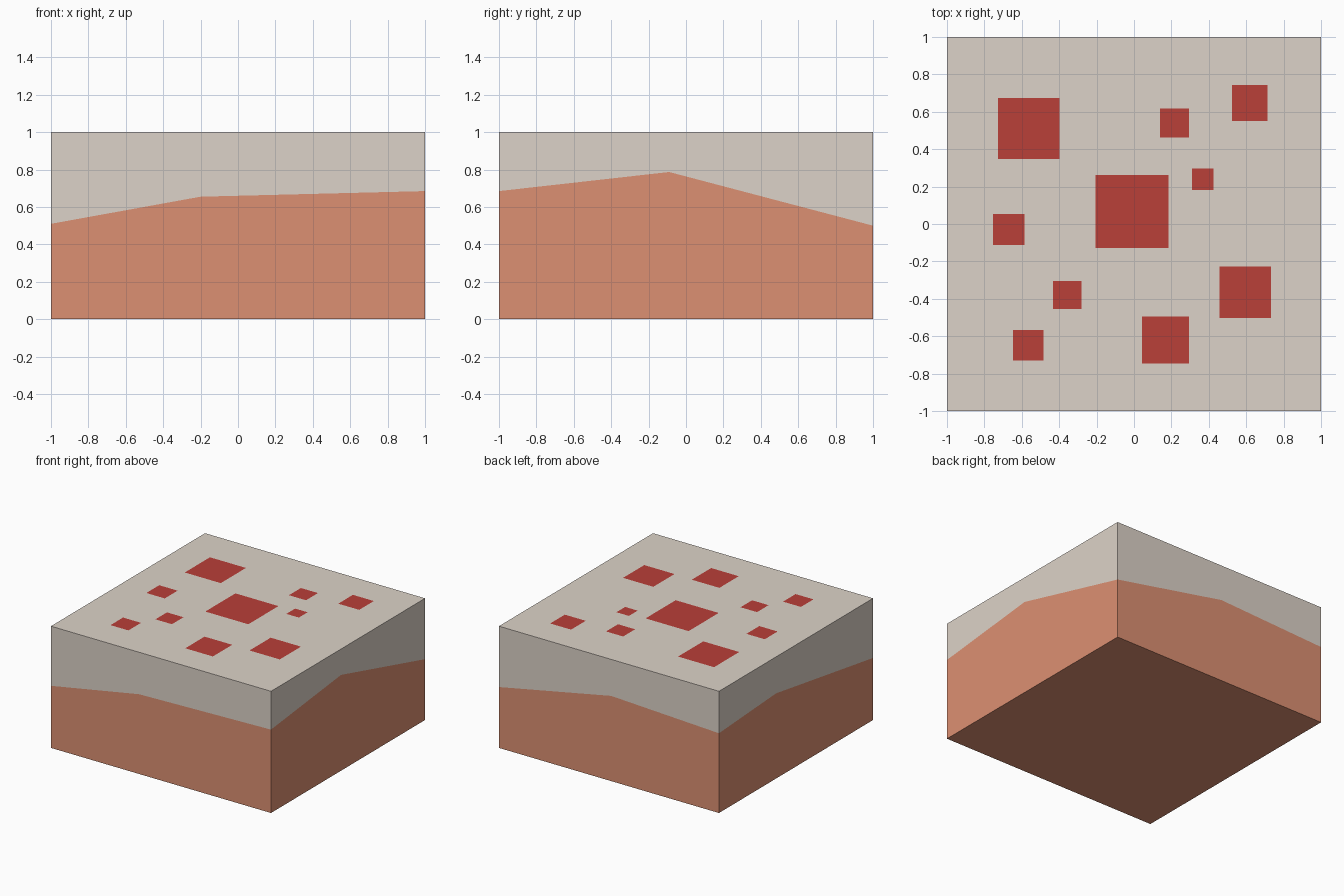
import bpy

if "Cube" in bpy.data.objects:
    bpy.data.objects.remove(bpy.data.objects["Cube"])

# Boundary line between the two layers, running round the four sides
SEAM = [(-1, -1, .51), (-.2, -1, .655), (1, -1, .685), (1, -.09, .787),
        (1, 1, .50), (-.02, 1, .70), (-1, 1, .655), (-1, .26, .70)]
SEAM_CENTRE = (0, 0, .70)
# Square inlays on the top: x, y, side length
INLAYS = [(-.563, .51, .327), (.216, .541, .155), (.62, .647, .19),
          (.368, .24, .114), (-.011, .066, .391), (-.67, -.03, .167),
          (-.357, -.38, .15), (-.566, -.649, .163), (.168, -.62, .251),
          (.594, -.365, .275)]
DEPTH = .1


def material(name, rgb):
    mat = bpy.data.materials.new(name)
    mat.diffuse_color = (*rgb, 1)
    mat.use_nodes = True
    mat.node_tree.nodes["Principled BSDF"].inputs["Base Color"].default_value = mat.diffuse_color
    return mat


def mesh_object(name, verts, faces, mat=None):
    mesh = bpy.data.meshes.new(name)
    mesh.from_pydata(verts, [], faces)
    obj = bpy.data.objects.new(name, mesh)
    bpy.context.collection.objects.link(obj)
    if mat:
        mesh.materials.append(mat)
    return obj


def layer(name, z, mat):
    """Solid between the seam surface and a flat face at height z."""
    n = len(SEAM)
    verts = SEAM + [(x, y, z) for x, y, _ in SEAM] + [SEAM_CENTRE]
    faces = [tuple(range(n, 2 * n))]
    for i in range(n):
        j = (i + 1) % n
        faces += [(i, j, j + n, i + n), (j, i, 2 * n)]
    if z == 0:  # flat face is below: turn the solid inside out
        faces = [f[::-1] for f in faces]
    return mesh_object(name, verts, faces, mat)


def square_blocks(name, squares, z0, z1, mat=None):
    verts, faces = [], []
    for x, y, s in squares:
        b, h = len(verts), s / 2
        verts += [(x + dx * h, y + dy * h, z) for z in (z0, z1)
                  for dx, dy in ((-1, -1), (1, -1), (1, 1), (-1, 1))]
        faces += [(b + 3, b + 2, b + 1, b), (b + 4, b + 5, b + 6, b + 7)]
        faces += [(b + i, b + (i + 1) % 4, b + (i + 1) % 4 + 4, b + i + 4)
                  for i in range(4)]
    return mesh_object(name, verts, faces, mat)


# Lower and upper layers
layer("lower_layer", 0, material("terracotta", (.72, .28, .17)))
upper = layer("upper_layer", 1, material("beige", (.72, .65, .58)))

# Sockets cut into the upper layer
cutter = square_blocks("socket_cutter", INLAYS, 1 - DEPTH, 1.1)
cutter.hide_render = True
cutter.hide_set(True)
cut = upper.modifiers.new("sockets", 'BOOLEAN')
cut.object = cutter
cut.operation = 'DIFFERENCE'
cut.solver = 'EXACT'

# Red inlays filling the sockets flush with the top
red = material("red", (.49, .05, .04))
for i, square in enumerate(INLAYS, 1):
    square_blocks(f"square_inlay_{i}", [square], 1 - DEPTH, 1, red)
